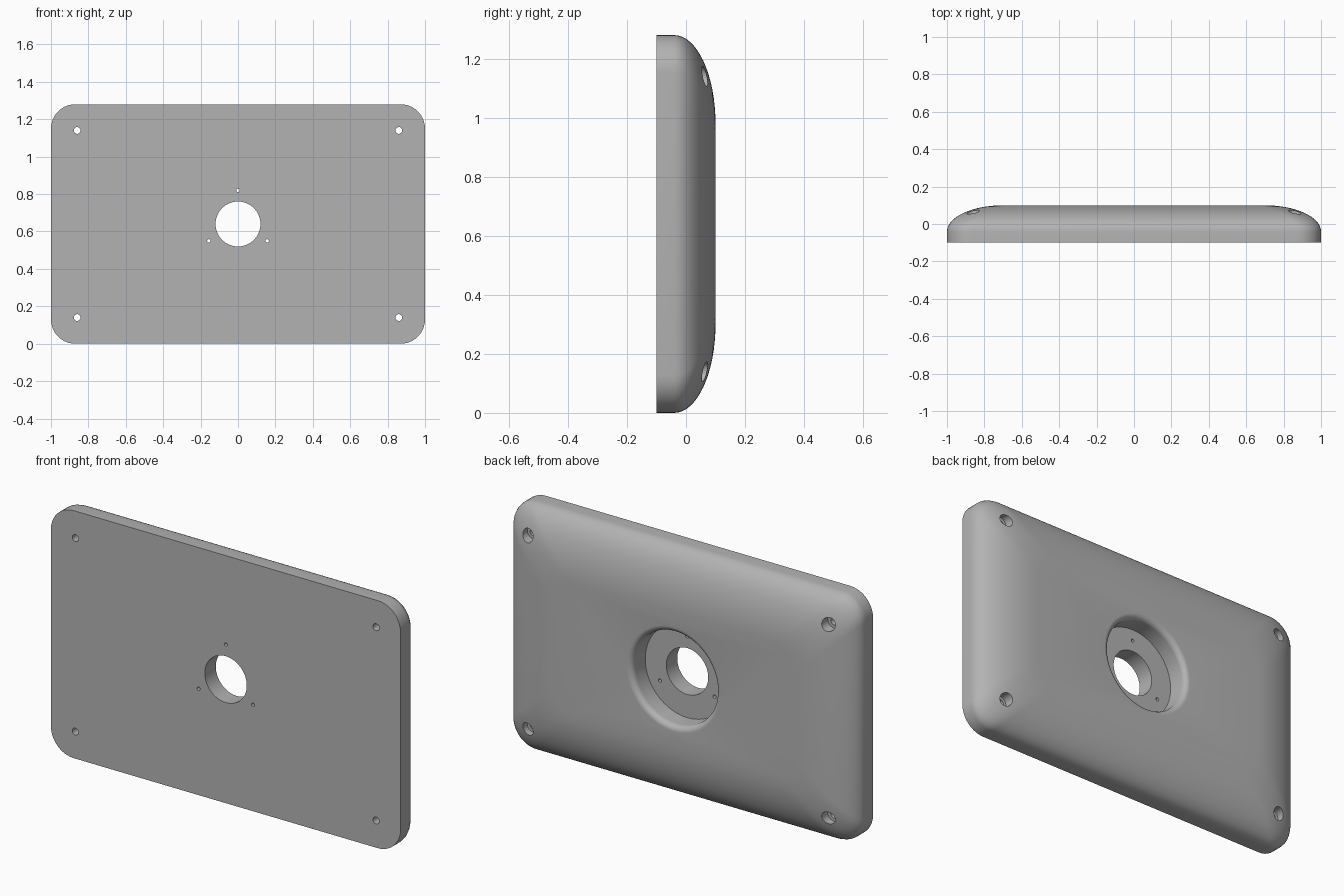
import bpy, bmesh, math

cube = bpy.data.objects.get("Cube")
if cube:
    bpy.data.objects.remove(cube, do_unlink=True)

HALF_W, HALF_H, MID_Z = 1.0, 0.64, 0.64
FRONT, SHOULDER, BACK = -0.1, -0.04, 0.1
CORNER, INSET = 0.13, 0.3
FLOOR = -0.01

grey = bpy.data.materials.new("plain grey")
grey.use_nodes = True
colour = (0.45, 0.45, 0.45, 1)
grey.diffuse_color = colour
grey.node_tree.nodes["Principled BSDF"].inputs["Base Color"].default_value = colour


def skin(name, rings):
    """Join equal rings of points into a closed solid with flat end caps."""
    bm = bmesh.new()
    loops = [[bm.verts.new(p) for p in ring] for ring in rings]
    n = len(loops[0])
    for a, b in zip(loops, loops[1:]):
        for i in range(n):
            j = (i + 1) % n
            bm.faces.new((a[i], a[j], b[j], b[i]))
    bm.faces.new(loops[0])
    bm.faces.new(loops[-1])
    bmesh.ops.recalc_face_normals(bm, faces=bm.faces)
    mesh = bpy.data.meshes.new(name)
    bm.to_mesh(mesh)
    bm.free()
    mesh.materials.append(grey)
    obj = bpy.data.objects.new(name, mesh)
    bpy.context.collection.objects.link(obj)
    return obj


def rounded_outline(inset, y, steps=10):
    """Rounded rectangle facing the front, drawn in by the inset."""
    points = []
    for k, (sx, sz) in enumerate(((1, 1), (-1, 1), (-1, -1), (1, -1))):
        cx = sx * (HALF_W - inset - CORNER)
        cz = MID_Z + sz * (HALF_H - inset - CORNER)
        for i in range(steps + 1):
            a = math.pi / 2 * (k + i / steps)
            points.append((cx + CORNER * math.cos(a), y, cz + CORNER * math.sin(a)))
    return points


def lathe(name, x, z, profile, sides):
    """Cutter turned about the depth axis from (radius, depth) pairs."""
    turns = [math.tau * i / sides for i in range(sides)]
    rings = [[(x + r * math.cos(a), y, z + r * math.sin(a)) for a in turns]
             for r, y in profile]
    return skin(name, rings)


# Plate body: straight rim, then an elliptical shoulder to the flat back
rings = [rounded_outline(0, FRONT)]
for i in range(17):
    t = math.pi / 2 * i / 16
    rings.append(rounded_outline(INSET * (1 - math.cos(t)),
                                 SHOULDER + (BACK - SHOULDER) * math.sin(t)))
plate = skin("mounting_plate", rings)

# Central bore with a round recess and a filleted mouth
wall, fillet = 0.24, 0.03
profile = [(0.12, -0.2), (0.12, FLOOR), (wall, FLOOR)]
for i in range(9):
    t = math.pi / 2 * i / 8
    profile.append((wall + fillet * (1 - math.cos(t)),
                    BACK - fillet + fillet * math.sin(t)))
profile.append((wall + fillet, 0.2))
cutters = [lathe("central_bore_cutter", 0, MID_Z, profile, 64)]

# Three pin holes around the bore
for k in range(3):
    a = math.pi / 2 + math.tau * k / 3
    cutters.append(lathe("pin_hole_cutter", 0.18 * math.cos(a), MID_Z + 0.18 * math.sin(a),
                         [(0.009, -0.2), (0.009, 0.05)], 16))

# Counterbored screw holes at the corners
for sx in (-1, 1):
    for sz in (-1, 1):
        cutters.append(lathe("screw_hole_cutter", sx * 0.86, MID_Z + sz * 0.5,
                             [(0.018, -0.2), (0.018, 0.02), (0.034, 0.02), (0.034, 0.2)], 24))

bpy.ops.object.select_all(action='DESELECT')
plate.select_set(True)
bpy.context.view_layer.objects.active = plate
for cutter in cutters:
    cutter.hide_render = True
    mod = plate.modifiers.new("cut", 'BOOLEAN')
    mod.operation, mod.solver, mod.object = 'DIFFERENCE', 'EXACT', cutter
    bpy.ops.object.modifier_apply(modifier=mod.name)
for cutter in cutters:
    bpy.data.objects.remove(cutter, do_unlink=True)

bpy.ops.object.shade_smooth_by_angle(angle=math.radians(30))
